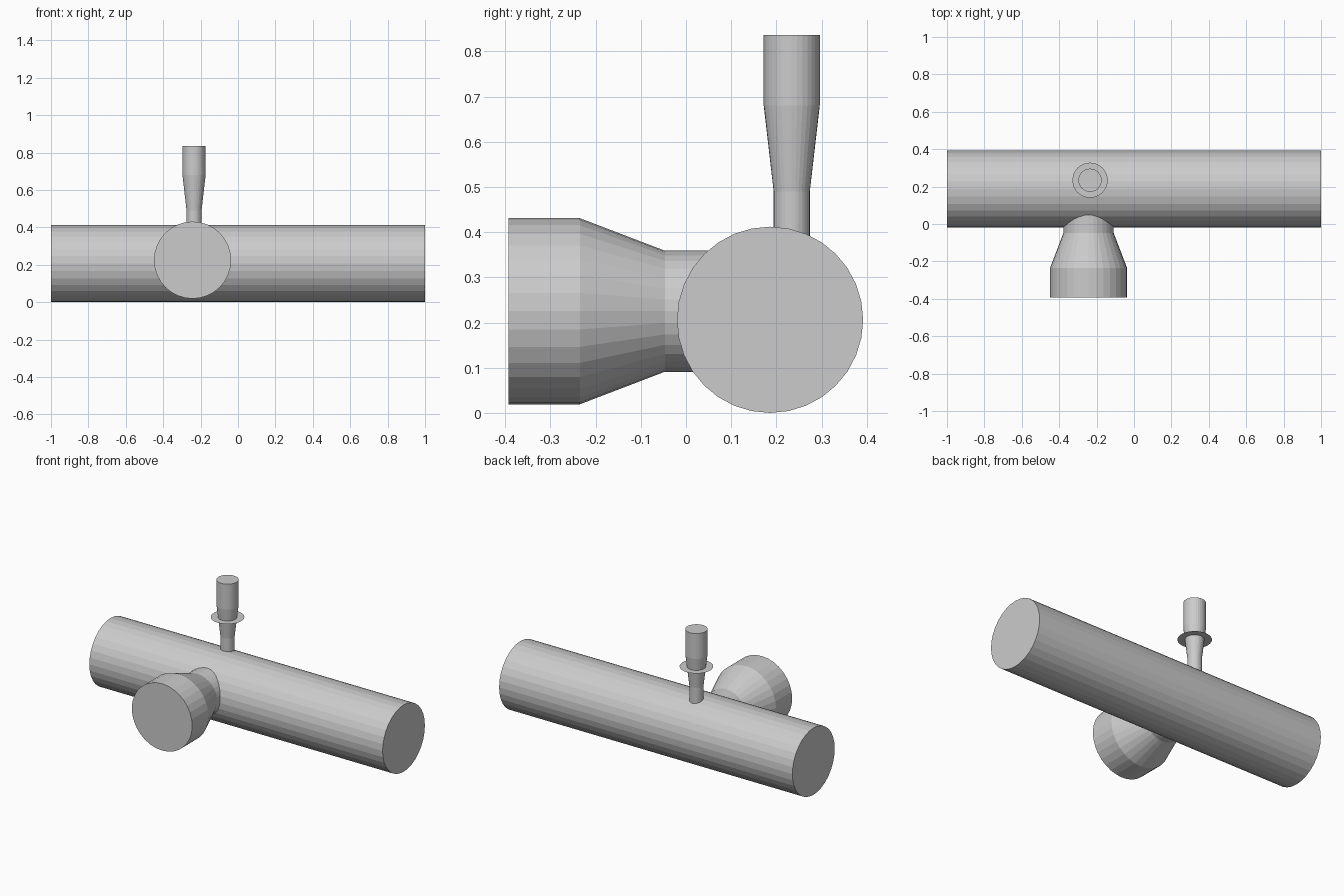
import bpy
import math
from mathutils import Matrix

SIDES = 32

cube = bpy.data.objects.get("Cube")
if cube:
    bpy.data.objects.remove(cube, do_unlink=True)

# Single plain grey finish
grey = bpy.data.materials.new("plain grey")
grey.use_nodes = True
grey.diffuse_color = (0.6, 0.6, 0.6, 1)
grey.node_tree.nodes["Principled BSDF"].inputs["Base Color"].default_value = (0.6, 0.6, 0.6, 1)


def turned(name, profile, location, rotation=Matrix()):
    """Flat-faced solid turned around z from (radius, height) pairs, then placed."""
    verts, faces = [], []
    for radius, height in profile:
        for i in range(SIDES):
            a = math.tau * i / SIDES
            verts.append((radius * math.cos(a), radius * math.sin(a), height))
    for ring in range(len(profile) - 1):
        for i in range(SIDES):
            j = (i + 1) % SIDES
            low, high = ring * SIDES, (ring + 1) * SIDES
            faces.append((low + i, low + j, high + j, high + i))
    last = (len(profile) - 1) * SIDES
    faces.append(tuple(range(last, last + SIDES)))
    if last:
        faces.append(tuple(reversed(range(SIDES))))
    mesh = bpy.data.meshes.new(name)
    mesh.from_pydata(verts, [], faces)
    mesh.materials.append(grey)
    mesh.transform(Matrix.Translation(location) @ rotation)
    mesh.update()
    obj = bpy.data.objects.new(name, mesh)
    bpy.context.collection.objects.link(obj)
    return obj


along_x = Matrix.Rotation(math.pi / 2, 4, "Y")
toward_front = Matrix.Rotation(math.pi / 2, 4, "X")

# Long main tube
turned("main_tube", [(0.206, -1), (0.206, 1)], (0, 0.186, 0.206), along_x)

# Flared side outlet, its neck buried in the tube
turned("side_outlet",
       [(0.134, -0.1), (0.134, 0.047), (0.206, 0.235), (0.206, 0.393)],
       (-0.243, 0, 0.225), toward_front)

# Upright stem widening into a handle
turned("upright_stem",
       [(0.04, 0.33), (0.04, 0.49), (0.062, 0.68), (0.062, 0.836)],
       (-0.235, 0.234, 0))

# Thin collar around the stem
turned("stem_collar", [(0.094, 0)], (-0.235, 0.234, 0.605))
